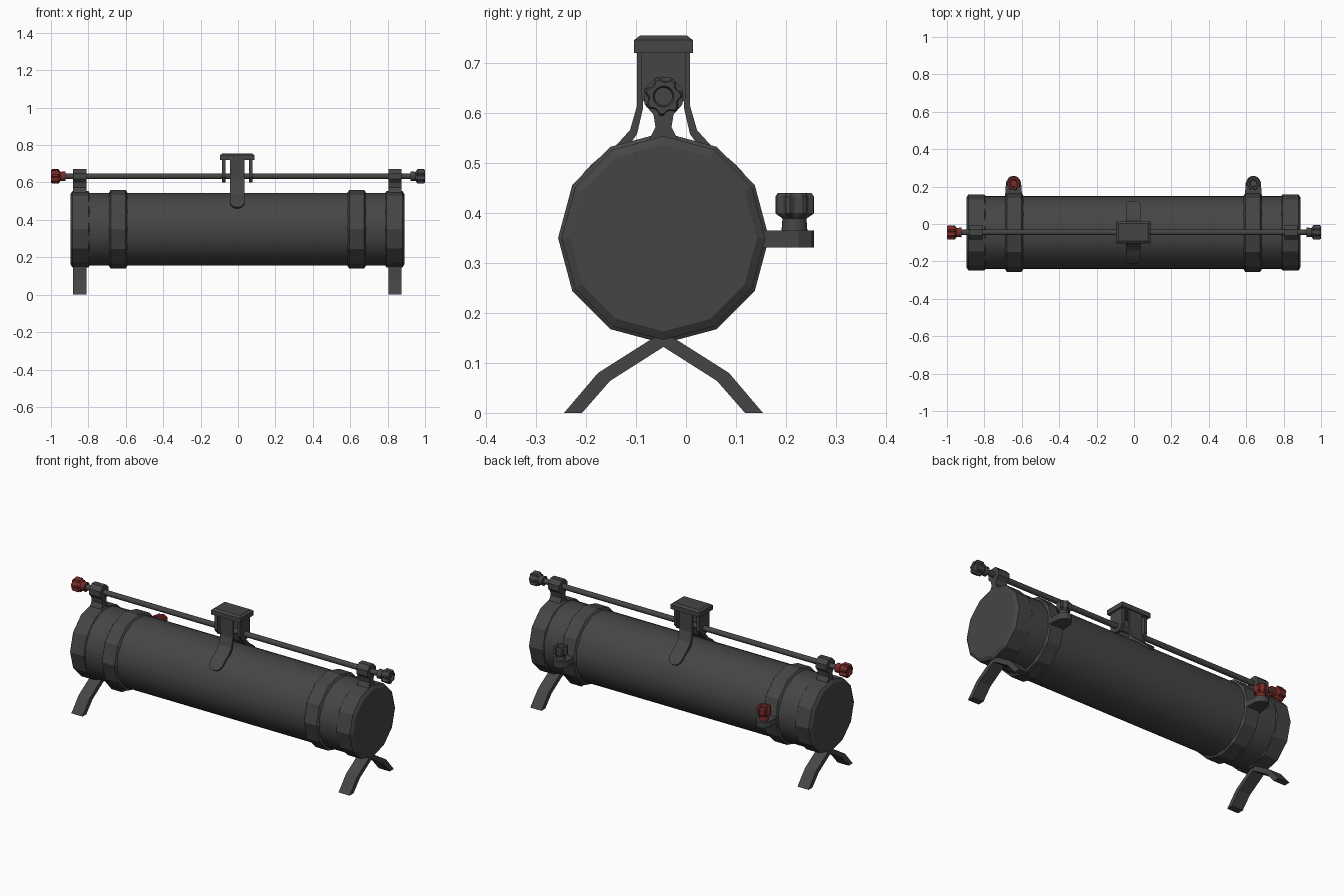
import bpy, bmesh, math
from mathutils import Matrix, Vector

if "Cube" in bpy.data.objects:
    bpy.data.objects.remove(bpy.data.objects["Cube"])

CY, CZ, ROD_Z = -0.045, 0.35, 0.633   # tube axis and rod height
OX = -0.003                           # slight sideways offset of the body


def material(name, rgb):
    m = bpy.data.materials.new(name)
    m.diffuse_color = (*rgb, 1)
    m.use_nodes = True
    m.node_tree.nodes["Principled BSDF"].inputs["Base Color"].default_value = m.diffuse_color
    return m


DARK = material("charcoal", (0.06, 0.06, 0.06))
RED = material("dark red", (0.19, 0.025, 0.022))


def loft(name, rings, mat=DARK, smooth=False):
    """Skin a list of equal-length point rings and cap both ends."""
    bm = bmesh.new()
    vs = [[bm.verts.new(p) for p in r] for r in rings]
    n = len(rings[0])
    for a, b in zip(vs, vs[1:]):
        for i in range(n):
            j = (i + 1) % n
            bm.faces.new((a[i], a[j], b[j], b[i]))
    bm.faces.new(vs[0][::-1])
    bm.faces.new(vs[-1])
    bmesh.ops.recalc_face_normals(bm, faces=bm.faces)
    me = bpy.data.meshes.new(name)
    bm.to_mesh(me)
    bm.free()
    me.materials.append(mat)
    ob = bpy.data.objects.new(name, me)
    bpy.context.collection.objects.link(ob)
    if smooth:
        bpy.ops.object.select_all(action='DESELECT')
        ob.select_set(True)
        bpy.context.view_layer.objects.active = ob
        bpy.ops.object.shade_smooth_by_angle(angle=math.radians(35))
    return ob


def lathe(name, profile, sides, z, smooth=False):
    """Rings of (x, radius) about an axis along x."""
    rings = [[(x, CY + r * math.sin(math.tau * i / sides), z + r * math.cos(math.tau * i / sides))
              for i in range(sides)] for x, r in profile]
    return loft(name, rings, smooth=smooth)


def extrude_x(name, outline, x0, x1):
    return loft(name, [[(x, y, z) for y, z in outline] for x in (x0, x1)])


def knob(name, base, direction, mat):
    """Fluted hand knob with a round stem and a hollow top."""
    m = Matrix.Translation(base) @ Vector(direction).to_track_quat('Z', 'Y').to_matrix().to_4x4()
    n = 28

    def ring(h, r, flute):
        out = []
        for i in range(n):
            a = math.tau * i / n
            rr = r * (1 - flute * (0, 0, 1, 1)[i % 4])
            out.append(m @ Vector((rr * math.cos(a), rr * math.sin(a), h)))
        return out
    rings = [ring(0, 0.026, 0), ring(0.026, 0.024, 0), ring(0.03, 0.03, 0.1),
             ring(0.036, 0.039, 0.2), ring(0.07, 0.039, 0.2), ring(0.077, 0.034, 0.16),
             ring(0.077, 0.021, 0), ring(0.068, 0.018, 0)]
    return loft(name, rings, mat)


# main tube and rod
lathe("main_tube", [(OX - 0.87, 0.195), (OX + 0.87, 0.195)], 36, CZ, True)
lathe("long_rod", [(-0.93, 0.015), (0.93, 0.015)], 12, ROD_Z, True)

# rod support outline: octagonal eye on a flared neck
eye = [(CY + 0.041 * math.cos(a), ROD_Z + 0.041 * math.sin(a))
       for a in (math.radians(-22.5 + 45 * k) for k in range(6))]
support = [(CY - 0.035, 0.535), (CY + 0.035, 0.535), (CY + 0.016, 0.572),
           (CY + 0.02, 0.597)] + eye + [(CY - 0.02, 0.597), (CY - 0.016, 0.572)]

leg = [(0.0, 0.132), (0.0, 0.16), (0.03, 0.144), (0.131, 0.08), (0.199, 0), (0.163, 0), (0.107, 0.064)]

for s, side in ((-1, "left"), (1, "right")):
    mat = RED if s < 0 else DARK

    def X(d):
        return OX + s * d
    # end cap and clamp ring, twelve sided
    lathe(side + "_end_cap", [(X(0.79), 0.194), (X(0.797), 0.204), (X(0.882), 0.204),
                              (X(0.893), 0.187)], 12, CZ)
    lathe(side + "_clamp_ring", [(X(0.587), 0.194), (X(0.598), 0.211), (X(0.677), 0.211),
                                 (X(0.688), 0.194)], 12, CZ)
    # rod support and crossed feet
    extrude_x(side + "_rod_support", support, X(0.808), X(0.878))
    for t, where in ((-1, "front"), (1, "back")):
        extrude_x(f"{side}_{where}_leg", [(CY + t * y, z) for y, z in leg], X(0.808), X(0.878))
    # side lug with its knob
    cx = X(0.641)
    lug = [(-0.047, 0.13), (-0.04, 0.225), (-0.024, 0.25), (-0.01, 0.256),
           (0.01, 0.256), (0.024, 0.25), (0.04, 0.225), (0.047, 0.13)]
    loft(side + "_lug", [[(cx + x, y, z) for x, y in lug] for z in (0.331, 0.365)])
    knob(side + "_lug_knob", (cx, 0.217, 0.363), (0, 0, 1), mat)
    # rod end knob
    knob(side + "_rod_knob", (s * 0.923, CY, ROD_Z), (s, 0, 0), mat)

# centre carriage: bevelled top plate
MX = -0.004


def rect(hx, hy, z):
    return [(MX + a * hx, CY + b * hy, z) for a, b in ((-1, -1), (1, -1), (1, 1), (-1, 1))]


loft("carriage_top", [rect(0.092, 0.059, 0.72), rect(0.092, 0.059, 0.746), rect(0.08, 0.047, 0.755)])

# two hanging guide plates around the rod
plate = [(CY - 0.045, 0.725), (CY - 0.045, 0.63), (CY - 0.02, 0.6),
         (CY + 0.02, 0.6), (CY + 0.045, 0.63), (CY + 0.045, 0.725)]
for s, side in ((-1, "left"), (1, "right")):
    extrude_x(side + "_guide_plate", plate, MX + s * 0.063, MX + s * 0.081)

# two straps hugging the tube, with rounded lower ends
path = [(0.053, 0.725, 0.041, 0.725, 0.04), (0.053, 0.615, 0.041, 0.61, 0.04),
        (0.067, 0.566, 0.053, 0.558, 0.04), (0.096, 0.534, 0.08, 0.52, 0.04)]
for deg, w in ((53, 0.04), (45, 0.04), (40, 0.034), (37, 0.024), (35, 0.01)):
    c, q = math.cos(math.radians(deg)), math.sin(math.radians(deg))
    path.append((0.206 * c, CZ + 0.206 * q, 0.185 * c, CZ + 0.185 * q, w))
for t, where in ((-1, "front"), (1, "back")):
    loft(where + "_strap", [[(MX - w, CY + t * yo, zo), (MX + w, CY + t * yo, zo),
                             (MX + w, CY + t * yi, zi), (MX - w, CY + t * yi, zi)]
                            for yo, zo, yi, zi, w in path])
